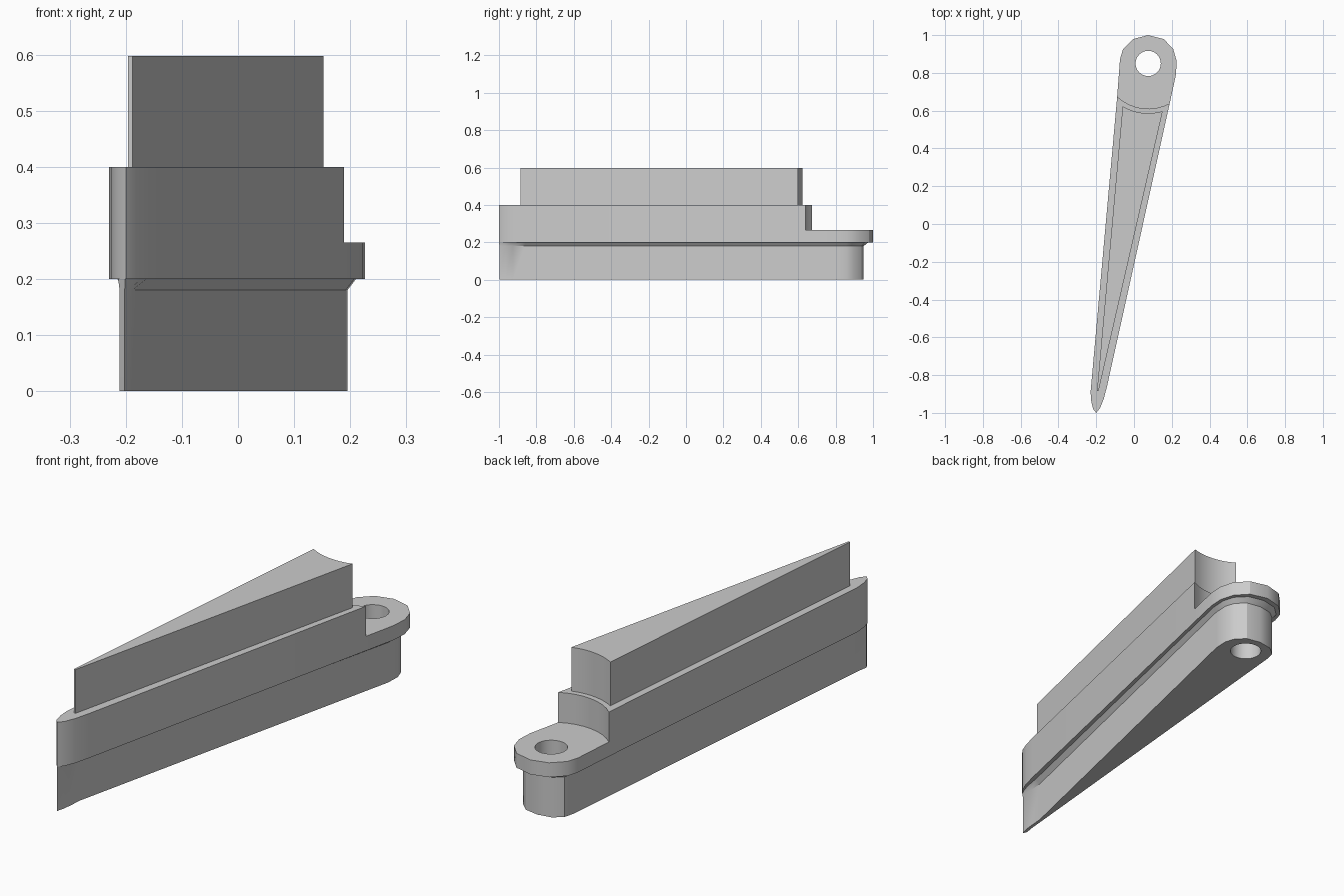
import bpy, bmesh, math

cube = bpy.data.objects.get("Cube")
if cube:
    bpy.data.objects.remove(cube, do_unlink=True)

grey = bpy.data.materials.new("light grey")
grey.use_nodes = True
grey.diffuse_color = (0.6, 0.6, 0.6, 1)
grey.node_tree.nodes["Principled BSDF"].inputs["Base Color"].default_value = (0.6, 0.6, 0.6, 1)

PIVOT = (0.075, 0.85)


def arc(radius, x_start, x_end, steps=8):
    """Scooped end concentric with the pivot hole, on its front side."""
    a0 = math.pi + math.acos((PIVOT[0] - x_start) / radius)
    a1 = math.pi + math.acos((PIVOT[0] - x_end) / radius)
    angles = [a0 + (a1 - a0) * i / steps for i in range(steps + 1)]
    return [(PIVOT[0] + radius * math.cos(a), PIVOT[1] + radius * math.sin(a)) for a in angles]


def circle(radius, steps=24):
    return [(PIVOT[0] + radius * math.cos(i * math.tau / steps),
             PIVOT[1] + radius * math.sin(i * math.tau / steps)) for i in range(steps)]


def solid(name, sections, hole=None):
    """Loft matching outlines given as (z, points), with an optional straight bore."""
    bm = bmesh.new()
    caps = [[], []]
    stacks = [sections]
    if hole:
        stacks.append([(sections[0][0], hole), (sections[-1][0], hole)])
    for stack in stacks:
        rings = [[bm.verts.new((x, y, z)) for x, y in pts] for z, pts in stack]
        n = len(rings[0])
        for low, high in zip(rings, rings[1:]):
            for i in range(n):
                j = (i + 1) % n
                bm.faces.new((low[i], low[j], high[j], high[i]))
        for cap, ring in zip(caps, (rings[0], rings[-1])):
            cap += [bm.edges.get((ring[i], ring[(i + 1) % n])) for i in range(n)]
    for cap in caps:
        bmesh.ops.triangle_fill(bm, edges=cap, use_beauty=True)
    bmesh.ops.remove_doubles(bm, verts=bm.verts, dist=0.0001)
    bmesh.ops.recalc_face_normals(bm, faces=bm.faces)
    mesh = bpy.data.meshes.new(name)
    bm.to_mesh(mesh)
    bm.free()
    mesh.materials.append(grey)
    mesh.polygons.foreach_set("use_smooth", [True] * len(mesh.polygons))
    mesh.set_sharp_from_angle(angle=math.radians(32))
    obj = bpy.data.objects.new(name, mesh)
    bpy.context.collection.objects.link(obj)
    return obj


# Outer outline: rounded head and narrow rounded tip
head = [(0.222, 0.79), (0.226, 0.862), (0.208, 0.925), (0.158, 0.979), (0.075, 1.0),
        (-0.005, 0.979), (-0.058, 0.926), (-0.074, 0.873)]
tip = [(-0.23, -0.89), (-0.226, -0.94), (-0.216, -0.98), (-0.2, -1.0),
       (-0.18, -0.975), (-0.16, -0.925), (-0.143, -0.86)]

# Inset outline of the lower part, with a sliver reaching the tip
base_head = [(0.192, 0.79), (0.195, 0.855), (0.18, 0.9), (0.14, 0.938), (0.075, 0.95),
             (0.01, 0.938), (-0.03, 0.905), (-0.041, 0.86)]
base_tip = [(-0.2, -0.89), (-0.204, -0.94), (-0.211, -0.98), (-0.202, -0.998),
            (-0.193, -0.965), (-0.188, -0.925), (-0.183, -0.86)]

bore = circle(0.067)
base = base_head + base_tip
shoulder = [((a + c) / 2, (b + d) / 2) for (a, b), (c, d) in zip(base, head + tip)]

# Lower wedge with chamfered shoulder
solid("lower_wedge", [(0, base), (0.18, base), (0.2, shoulder)], bore)

# Middle body with scooped end, and the thin lug around the bore
scoop = arc(0.24, -0.089, 0.189)
solid("middle_body", [(z, tip + scoop[::-1]) for z in (0.2, 0.4)])
solid("pivot_lug", [(z, head + scoop) for z in (0.2, 0.265)], bore)

# Upper wedge with matching scooped end
upper = [(-0.196, -0.885), (-0.188, -0.885)] + arc(0.264, -0.06, 0.152)[::-1]
solid("upper_wedge", [(z, upper) for z in (0.4, 0.597)])
